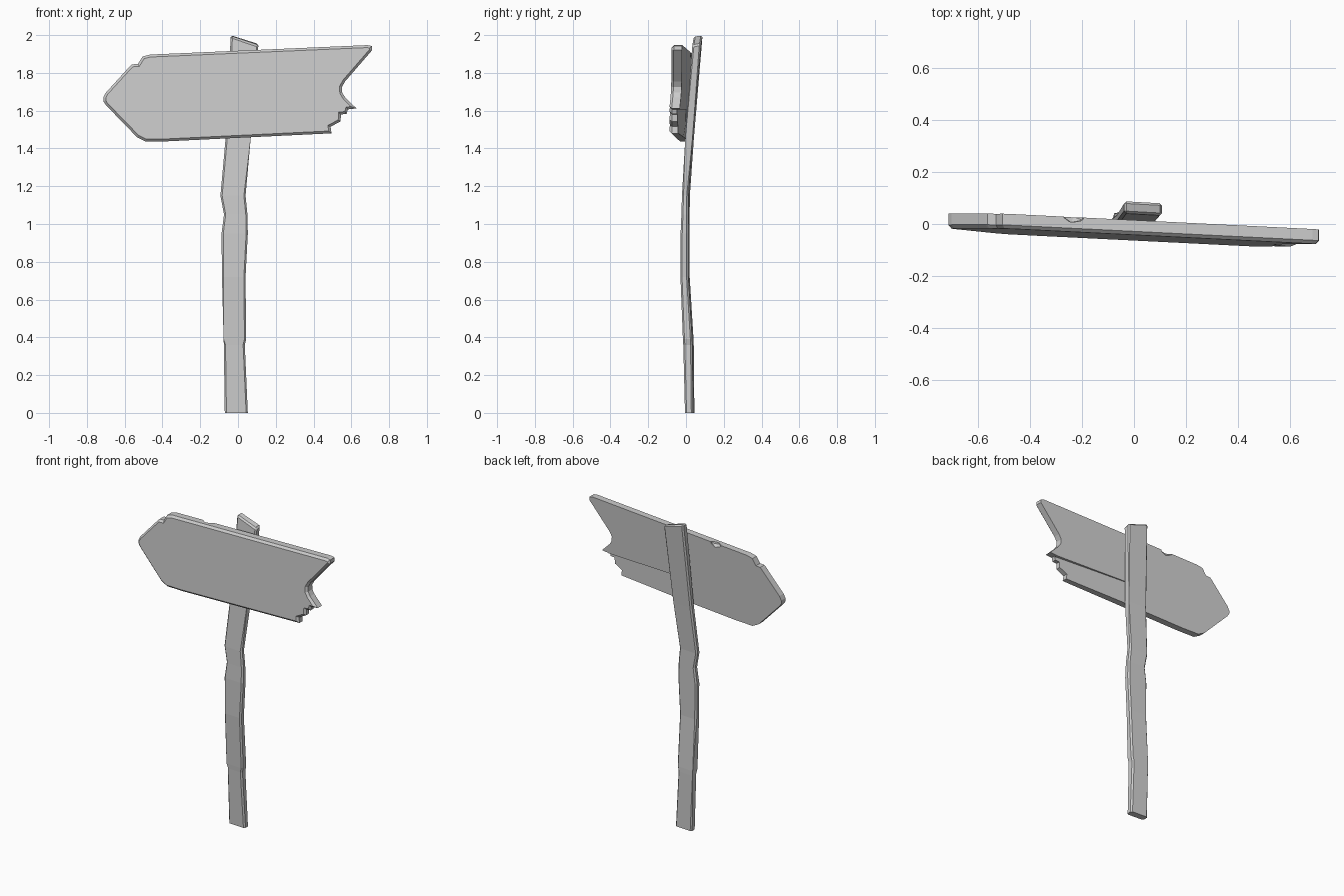
import bpy, bmesh
from mathutils import Vector

if "Cube" in bpy.data.objects:
    bpy.data.objects.remove(bpy.data.objects["Cube"])


def make_object(name, bm):
    bmesh.ops.recalc_face_normals(bm, faces=bm.faces[:])
    me = bpy.data.meshes.new(name)
    bm.to_mesh(me)
    bm.free()
    ob = bpy.data.objects.new(name, me)
    bpy.context.collection.objects.link(ob)
    return ob


def prism(outline, offset):
    """Face from outline, extruded by offset. Returns bmesh and first face."""
    bm = bmesh.new()
    face = bm.faces.new([bm.verts.new(p) for p in outline])
    new = bmesh.ops.extrude_face_region(bm, geom=[face], use_keep_orig=True)["geom"]
    for v in new:
        if isinstance(v, bmesh.types.BMVert):
            v.co += Vector(offset)
    bmesh.ops.recalc_face_normals(bm, faces=bm.faces[:])
    return bm, face


def cut(target, cutter):
    cutter.hide_render = True
    mod = target.modifiers.new("cut", "BOOLEAN")
    mod.operation = "DIFFERENCE"
    mod.solver = "EXACT"
    mod.object = cutter
    bpy.context.view_layer.objects.active = target
    bpy.ops.object.modifier_apply(modifier=mod.name)
    bpy.data.objects.remove(cutter)


# sign board: arrow outline with a broken tail, slightly turned and tilted
outline = [(-0.713, 1.67), (-0.70, 1.695), (-0.57, 1.838), (-0.562, 1.845),
           (-0.53, 1.847), (-0.505, 1.887), (-0.465, 1.897),
           (0.685, 1.947), (0.708, 1.942), (0.71, 1.92),
           (0.567, 1.755), (0.55, 1.725), (0.552, 1.695), (0.568, 1.67),
           (0.627, 1.612), (0.582, 1.607), (0.575, 1.583), (0.545, 1.58),
           (0.543, 1.543), (0.49, 1.515), (0.495, 1.48),
           (-0.37, 1.438), (-0.49, 1.437), (-0.535, 1.46),
           (-0.70, 1.63), (-0.713, 1.65)]
bm, front = prism([(x, -0.052 - 0.052 * x + 0.05 * (z - 1.7), z) for x, z in outline],
                  (0, 0.056, 0))
bmesh.ops.inset_region(bm, faces=[front], thickness=0.013, use_even_offset=True)
# push the rim behind the inset face to form the front chamfer
inner = set(front.verts)
for f in {f for e in front.edges for f in e.link_faces if f != front}:
    for v in f.verts:
        if v not in inner and not v.tag:
            v.tag = True
            v.co.y += 0.013
board = make_object("sign_board", bm)

# split layer missing behind the broken corner
bm, _ = prism([(-0.05, -0.002, 1.3), (0.7, -0.057, 1.3), (0.7, 0.1, 1.3), (-0.05, 0.1, 1.3)],
              (0, 0, 0.305))
cut(board, make_object("split_cutter", bm))

# chip in the top rear edge
bm = bmesh.new()
bmesh.ops.create_icosphere(bm, subdivisions=1, radius=1)
for v in bm.verts:
    v.co = Vector((-0.23 + 0.045 * v.co.x, 0.027 + 0.024 * v.co.y, 1.912 + 0.032 * v.co.z))
cut(board, make_object("chip_cutter", bm))

# crooked post: z, left, right, front, back per level
levels = [(0.0, -0.07, 0.052, -0.006, 0.045),
          (0.36, -0.075, 0.036, -0.015, 0.041),
          (0.39, -0.076, 0.043, -0.017, 0.040),
          (0.72, -0.085, 0.04, -0.03, 0.02),
          (0.95, -0.087, 0.052, -0.029, 0.02),
          (1.05, -0.074, 0.05, -0.025, 0.02),
          (1.15, -0.093, 0.04, -0.022, 0.021),
          (1.45, -0.066, 0.067, -0.004, 0.042),
          (1.975, -0.038, 0.108, 0.033, 0.088)]
bm = bmesh.new()
rings = []
for z, l, r, f, b in levels:
    ring = [bm.verts.new(p) for p in
            ((l, f + 0.008, z), (r, f, z), (r, b - 0.008, z), (l, b, z))]
    if rings:
        for i in range(4):
            j = (i + 1) % 4
            bm.faces.new((rings[-1][i], rings[-1][j], ring[j], ring[i]))
    rings.append(ring)
for v, z in zip(rings[-1], (1.995, 1.945, 1.955, 2.0)):
    v.co.z = z
bm.faces.new(rings[0][::-1])
bm.faces.new(rings[-1])
# chamfer the long corners and the sloped top
corner = [e for e in bm.edges
          if any(e.verts[0] in a and e.verts[1] in b and a.index(e.verts[0]) == b.index(e.verts[1])
                 or e.verts[1] in a and e.verts[0] in b and a.index(e.verts[1]) == b.index(e.verts[0])
                 for a, b in zip(rings, rings[1:]))]
top = [e for e in bm.edges if all(v in rings[-1] for v in e.verts)]
bmesh.ops.bevel(bm, geom=corner + top, offset=0.009, segments=1, affect="EDGES")
make_object("post", bm)
